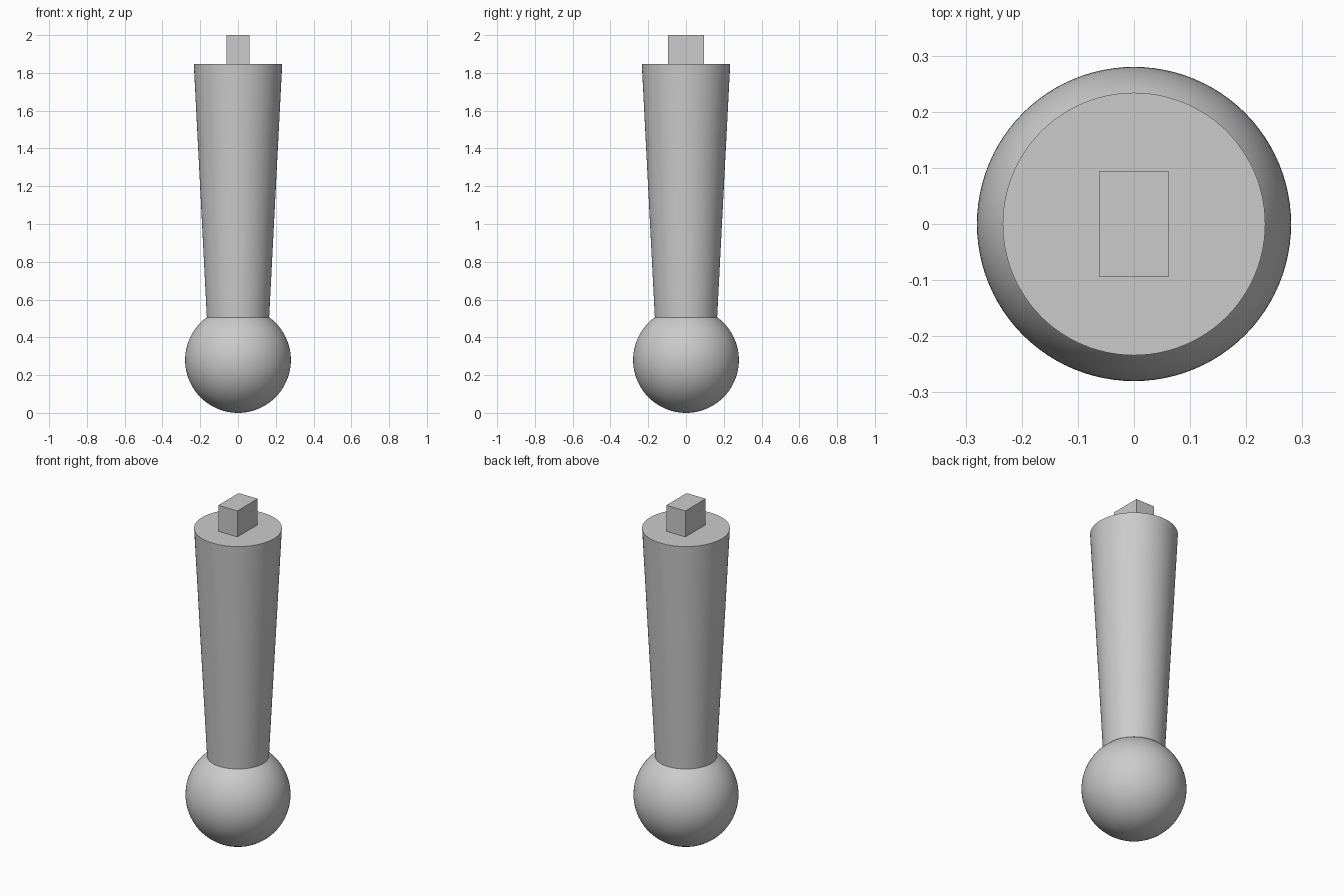
import bpy
import math

cube = bpy.data.objects.get("Cube")
if cube:
    bpy.data.objects.remove(cube, do_unlink=True)

# Single plain grey
grey = bpy.data.materials.new("plain_grey")
grey.use_nodes = True
colour = (0.6, 0.6, 0.6, 1)
grey.diffuse_color = colour
grey.node_tree.nodes["Principled BSDF"].inputs["Base Color"].default_value = colour

BALL_R = 0.28
NECK_R, TOP_R = 0.165, 0.234
TOP_Z, FULL_Z = 1.847, 2.0
# Height at which the narrow end of the shaft meets the ball
NECK_Z = BALL_R + math.sqrt(BALL_R ** 2 - NECK_R ** 2)


def finish(name, smooth=True):
    obj = bpy.context.object
    obj.name = obj.data.name = name
    obj.data.materials.append(grey)
    if smooth:
        bpy.ops.object.shade_smooth_by_angle(angle=math.radians(30))
    return obj


# Ball foot
bpy.ops.mesh.primitive_uv_sphere_add(segments=96, ring_count=48, radius=BALL_R,
                                     location=(0, 0, BALL_R))
finish("ball_foot")

# Tapered shaft, widening upward
bpy.ops.mesh.primitive_cone_add(vertices=96, radius1=NECK_R, radius2=TOP_R,
                                depth=TOP_Z - NECK_Z,
                                location=(0, 0, (TOP_Z + NECK_Z) / 2))
finish("tapered_shaft")

# Rectangular tenon on the top face
bpy.ops.mesh.primitive_cube_add(size=1, location=(0, 0, (TOP_Z + FULL_Z) / 2))
tenon = finish("top_tenon", smooth=False)
tenon.scale = (0.124, 0.188, FULL_Z - TOP_Z)
bpy.ops.object.transform_apply(location=False, rotation=False, scale=True)
